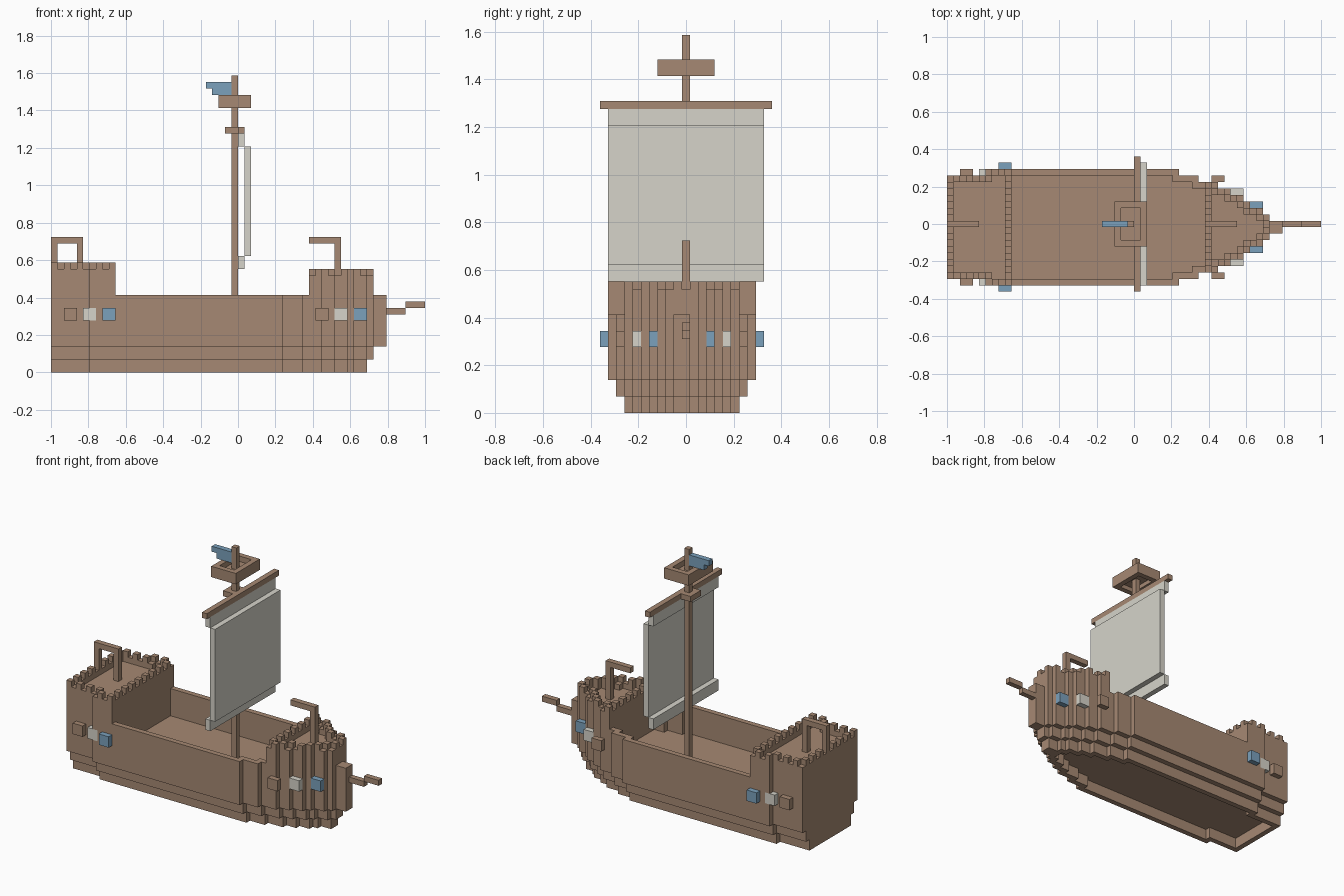
import bpy, bmesh

if "Cube" in bpy.data.objects:
    bpy.data.objects.remove(bpy.data.objects["Cube"])

U = 2 / 58  # edge length of one block
DECK = 7    # main deck height in blocks


def material(name, rgb):
    m = bpy.data.materials.new(name)
    lin = [((c / 255 + 0.055) / 1.055) ** 2.4 for c in rgb]
    m.diffuse_color = (*lin, 1)
    m.use_nodes = True
    m.node_tree.nodes["Principled BSDF"].inputs["Base Color"].default_value = m.diffuse_color
    return m


WOOD = material("wood_brown", (166, 137, 115))
CLOTH = material("cloth_cream", (214, 212, 202))
BLUE = material("paint_blue", (123, 161, 188))

SIDES = {
    (1, 0, 0): [(1, 0, 0), (1, 1, 0), (1, 1, 1), (1, 0, 1)],
    (-1, 0, 0): [(0, 0, 0), (0, 0, 1), (0, 1, 1), (0, 1, 0)],
    (0, 1, 0): [(0, 1, 0), (0, 1, 1), (1, 1, 1), (1, 1, 0)],
    (0, -1, 0): [(0, 0, 0), (1, 0, 0), (1, 0, 1), (0, 0, 1)],
    (0, 0, 1): [(0, 0, 1), (1, 0, 1), (1, 1, 1), (0, 1, 1)],
    (0, 0, -1): [(0, 0, 0), (0, 1, 0), (1, 1, 0), (1, 0, 0)],
}


def block(x0, x1, y0, y1, z0, z1):
    """Set of unit cells; upper bounds are exclusive."""
    return {(i, j, k) for i in range(x0, x1) for j in range(y0, y1) for k in range(z0, z1)}


def build(name, cells, mat):
    """Skin a set of cells with its outer faces and merge the flat areas."""
    bm = bmesh.new()
    verts = {}

    def vert(p):
        if p not in verts:
            verts[p] = bm.verts.new((p[0] * U, (p[1] - 0.5) * U, p[2] * U))
        return verts[p]

    for c in sorted(cells):
        for d, corners in SIDES.items():
            if tuple(a + b for a, b in zip(c, d)) not in cells:
                bm.faces.new([vert(tuple(a + b for a, b in zip(c, o))) for o in corners])
    bmesh.ops.dissolve_limit(bm, angle_limit=0.01, verts=bm.verts[:], edges=bm.edges[:])
    bmesh.ops.triangulate(bm, faces=[f for f in bm.faces if len(f.verts) > 4])
    me = bpy.data.meshes.new(name)
    bm.to_mesh(me)
    bm.free()
    me.materials.append(mat)
    ob = bpy.data.objects.new(name, me)
    bpy.context.collection.objects.link(ob)
    return ob


# Hull plan: (end of section, half width)
STEPS = [(-23, 7), (7, 8), (10, 7), (13, 6), (15, 5), (17, 4), (18, 3), (20, 2), (21, 1), (23, 0)]


def half(i):
    return next(w for end, w in STEPS if i < end)


def plan(x0, x1, inset=0):
    return {(i, j) for i in range(x0, x1)
            for j in range(-half(i) - 1 + inset, half(i) + 1 - inset)}


def rim(p):
    return {(i, j) for i, j in p
            if any((i + a, j + b) not in p for a in (-1, 0, 1) for b in (-1, 0, 1))}


def raise_plan(p, z0, z1):
    return {(i, j, k) for i, j in p for k in range(z0, z1)}


# Hull: hollow keel, stepped strake, solid body up to the deck, bulwark
full = plan(-29, 23)
hull = raise_plan(rim(plan(-29, 20, 2)), 0, 2)
hull |= raise_plan(plan(-29, 21, 1), 2, 4)
hull |= raise_plan(full, 4, DECK) | raise_plan(rim(full), DECK, 12)
hull |= raise_plan(plan(21, 23), DECK, 12)

# Stern and bow castles with parapet and alternating merlons
for x0, x1, top in ((-29, -19, 17), (11, 21, 16)):
    deck = plan(x0, x1)
    edge = rim(deck)
    hull |= raise_plan(deck, DECK, top - 2) | raise_plan(edge, top - 2, top - 1)
    hull |= raise_plan({c for c in edge if (c[0] + c[1]) % 2}, top - 1, top)

# Shields along both sides: (first cell, distance from centre, material)
SHIELDS = [(-27, 8, WOOD, "wood"), (-24, 8, CLOTH, "cream"), (-21, 9, BLUE, "blue"),
           (12, 7, WOOD, "wood"), (15, 5, CLOTH, "cream"), (18, 3, BLUE, "blue")]
for x, w, mat, label in SHIELDS:
    end = "stern" if x < 0 else "bow"
    for side, j in (("left", w), ("right", -w - 1)):
        cells = block(x, x + 2, j, j + 1, 8, 10)
        hull -= cells
        build(f"{label}_shield_{end}_{side}", cells, mat)

build("hull", hull, WOOD)

# Bowsprit
build("bowsprit", block(23, 26, 0, 1, 9, 10) | block(26, 29, 0, 1, 10, 11), WOOD)

# Lantern frames on the castles
build("stern_frame", block(-25, -24, 0, 1, 15, 21) | block(-29, -28, 0, 1, 17, 21)
      | block(-29, -24, 0, 1, 20, 21), WOOD)
build("bow_frame", block(15, 16, 0, 1, 14, 21) | block(11, 15, 0, 1, 20, 21), WOOD)

# Mast, collar and yard
mast = block(-1, 0, 0, 1, DECK, 46)
build("mast", mast, WOOD)
build("mast_collar", block(-2, 0, -1, 2, 37, 38) - mast, WOOD)
build("yard", block(0, 1, -10, 11, 37, 38), WOOD)

# Lookout basket: open frame with a thin floor set halfway up
build("lookout_basket", block(-3, 2, -3, 4, 41, 43) - block(-2, 1, -2, 3, 41, 43), WOOD)
bpy.ops.mesh.primitive_cube_add(size=1, location=(-0.5 * U, 0, 41.9 * U))
floor = bpy.context.object
floor.name = "lookout_floor"
floor.scale = (3 * U, 5 * U, 0.2 * U)
floor.data.materials.append(WOOD)

# Billowed sail and stepped flag
sail = block(0, 1, -9, 10, 35, 37) | block(1, 2, -9, 10, 18, 35) | block(0, 1, -9, 10, 16, 18)
build("sail", sail, CLOTH)
build("flag", block(-5, -1, 0, 1, 44, 45) | block(-4, -1, 0, 1, 43, 44), BLUE)
